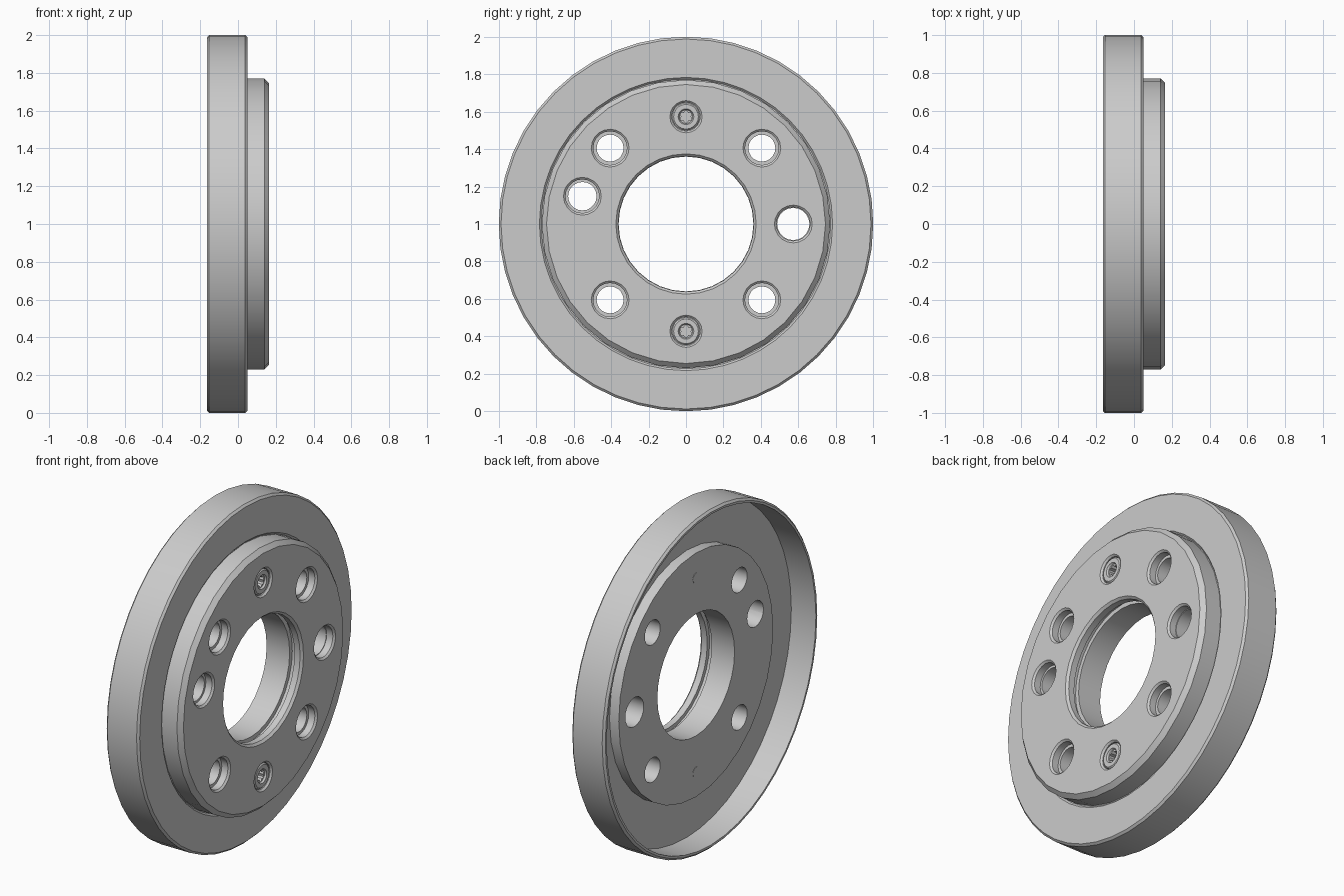
import bpy, bmesh
from math import pi, sin, cos, radians
from mathutils import Matrix, Vector

if "Cube" in bpy.data.objects:
    bpy.data.objects.remove(bpy.data.objects["Cube"])

steel = bpy.data.materials.new("light grey metal")
steel.use_nodes = True
GREY = (0.6, 0.6, 0.6, 1)
steel.diffuse_color = GREY
steel.node_tree.nodes["Principled BSDF"].inputs["Base Color"].default_value = GREY

BOLT_R = 0.573   # bolt circle radius
FACE = 0.165     # x of the hub's outer face
BACK = -0.065    # x of the hub's back face


def add_object(name, bm):
    bmesh.ops.recalc_face_normals(bm, faces=bm.faces)
    mesh = bpy.data.meshes.new(name)
    bm.to_mesh(mesh)
    bm.free()
    mesh.materials.append(steel)
    obj = bpy.data.objects.new(name, mesh)
    bpy.context.collection.objects.link(obj)
    return obj


def lathe(name, profile, sides, y=0, z=0):
    """Spin a closed (x, radius) profile about an axis along x."""
    bm = bmesh.new()
    verts = [bm.verts.new((x, 0, r)) for x, r in profile]
    edges = [bm.edges.new((v, verts[i - 1])) for i, v in enumerate(verts)]
    bmesh.ops.spin(bm, geom=verts + edges, cent=(0, 0, 0), axis=(1, 0, 0),
                   angle=2 * pi, steps=sides)
    bmesh.ops.remove_doubles(bm, verts=bm.verts, dist=1e-5)
    # drop edges that lie along the axis of solid parts
    loose = [e for e in bm.edges if not e.link_faces]
    bmesh.ops.delete(bm, geom=loose, context='EDGES')
    bmesh.ops.translate(bm, verts=bm.verts, vec=(0, y, 1 + z))
    return add_object(name, bm)


def star_cutter(y, z):
    """Six-lobed prism that cuts the screw's drive socket."""
    bm = bmesh.new()
    ring = []
    for i in range(24):
        r = 0.029 + 0.005 * cos(6 * i * pi / 12)
        a = i * pi / 12
        ring.append(bm.verts.new((0.11, y + r * sin(a), 1 + z + r * cos(a))))
    face = bm.faces.new(ring)
    top = bmesh.ops.extrude_face_region(bm, geom=[face])["geom"]
    bmesh.ops.translate(bm, vec=(0.1, 0, 0),
                        verts=[v for v in top if isinstance(v, bmesh.types.BMVert)])
    return add_object("socket_cutter", bm)


def cut(obj, cutters):
    """Subtract the cutters, keep the result and remove the cutters."""
    for c in cutters:
        mod = obj.modifiers.new("cut", 'BOOLEAN')
        mod.operation, mod.solver, mod.object = 'DIFFERENCE', 'EXACT', c
    deps = bpy.context.evaluated_depsgraph_get()
    mesh = bpy.data.meshes.new_from_object(obj.evaluated_get(deps))
    obj.modifiers.clear()
    obj.data = mesh
    for c in cutters:
        bpy.data.objects.remove(c)


# Cupped outer ring: thin wall at the back, flat flange at the front
outer_ring = lathe("outer_ring", [
    (0.04, 0.75), (0.04, 0.773), (0.05, 0.783), (0.05, 0.988), (0.038, 1.0),
    (-0.153, 1.0), (-0.165, 0.988), (-0.165, 0.975), (-0.005, 0.975),
    (-0.005, 0.70)], 48)

# Hub with chamfered boss and a retaining groove inside the bore
hub = lathe("hub", [
    (BACK, 0.36), (BACK, 0.72), (0.02, 0.72), (0.02, 0.77), (0.14, 0.77),
    (FACE, 0.745), (FACE, 0.375), (0.152, 0.362), (0.115, 0.362),
    (0.115, 0.385), (0.085, 0.385), (0.085, 0.36)], 32)

# Bolt holes with chamfered counterbores: (angle from +y, through radius)
cutters = []
for angle, r in [(0, 0.086), (45, 0.072), (135, 0.072), (165, 0.076),
                 (225, 0.072), (315, 0.072)]:
    a = radians(angle)
    cutters.append(lathe("hole_cutter", [
        (-0.2, 0), (-0.2, r), (0.115, r), (0.115, 0.09), (0.155, 0.09),
        (FACE, 0.101), (0.2, 0.101), (0.2, 0)],
        20, BOLT_R * cos(a), BOLT_R * sin(a)))

# Screw pockets
for side in (1, -1):
    cutters.append(lathe("pocket_cutter", [
        (0.10, 0), (0.10, 0.076), (0.155, 0.076), (FACE, 0.086),
        (0.2, 0.086), (0.2, 0)], 20, 0, side * BOLT_R))
cut(hub, cutters)

# Screws: head in the pocket, tip flush with the hub's back
parts = [outer_ring, hub]
for name, side in (("upper_screw", 1), ("lower_screw", -1)):
    screw = lathe(name, [
        (BACK - 0.002, 0), (BACK - 0.002, 0.03), (0.09, 0.03), (0.09, 0.074),
        (0.150, 0.074), (0.158, 0.066), (0.158, 0.042), (0.148, 0.036),
        (0.148, 0)], 20, 0, side * BOLT_R)
    cut(screw, [star_cutter(0, side * BOLT_R)])
    parts.append(screw)

# Smooth round walls, keep machined edges sharp
bpy.ops.object.select_all(action='DESELECT')
for p in parts:
    p.select_set(True)
bpy.context.view_layer.objects.active = hub
bpy.ops.object.shade_smooth_by_angle(angle=radians(30))
